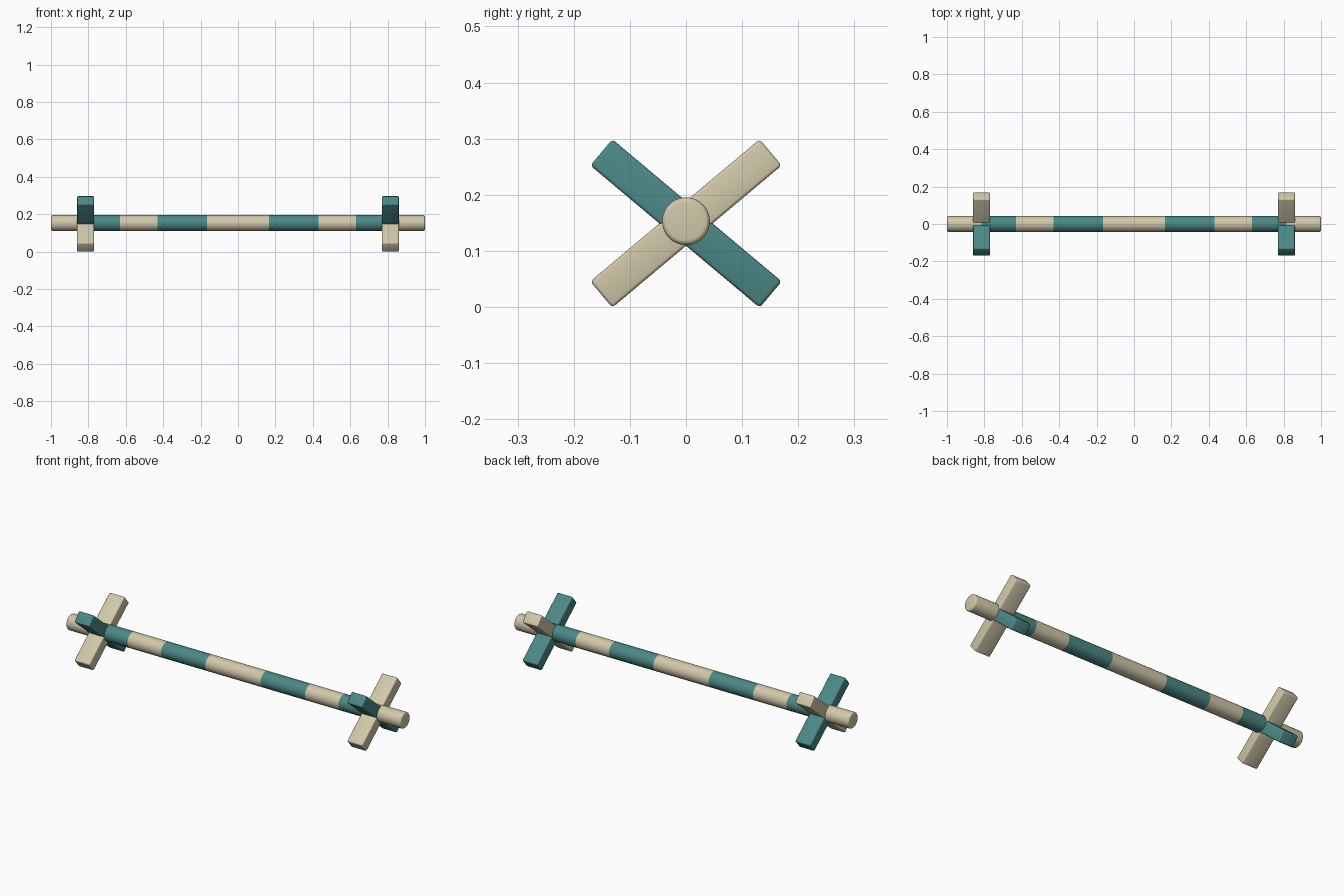
import bpy, bmesh, math
from mathutils import Matrix

if "Cube" in bpy.data.objects:
    bpy.data.objects.remove(bpy.data.objects["Cube"])

POLE_R, POLE_Z = 0.0425, 0.153
CROSS_X, CROSS_Z = 0.815, 0.149


def material(name, rgb):
    m = bpy.data.materials.new(name)
    m.diffuse_color = (*rgb, 1)
    m.use_nodes = True
    m.node_tree.nodes["Principled BSDF"].inputs["Base Color"].default_value = m.diffuse_color
    return m


cream = material("cream_paint", (0.64, 0.58, 0.40))
teal = material("teal_paint", (0.07, 0.25, 0.24))


def add_object(name, bm, mats):
    me = bpy.data.meshes.new(name)
    bmesh.ops.recalc_face_normals(bm, faces=bm.faces)
    bm.to_mesh(me)
    bm.free()
    for m in mats:
        me.materials.append(m)
    ob = bpy.data.objects.new(name, me)
    bpy.context.collection.objects.link(ob)
    bpy.ops.object.select_all(action='DESELECT')
    ob.select_set(True)
    bpy.context.view_layer.objects.active = ob
    bpy.ops.object.shade_smooth_by_angle(angle=math.radians(35))
    return ob


# Striped pole: rings along x with rounded ends, faces coloured by band
bands = [0.165, 0.43, 0.63, 0.815]
b = 0.009
half = [(x, POLE_R) for x in bands]
half += [(1 - b + b * math.sin(a), POLE_R - b + b * math.cos(a))
         for a in (i * math.pi / 8 for i in range(5))]
profile = [(-x, r) for x, r in reversed(half)] + half
N = 40
bm = bmesh.new()
rings = [[bm.verts.new((x, r * math.cos(2 * math.pi * i / N),
                        POLE_Z + r * math.sin(2 * math.pi * i / N)))
          for i in range(N)] for x, r in profile]
for (p, q), (r0, r1) in zip(zip(profile, profile[1:]), zip(rings, rings[1:])):
    mid = abs(p[0] + q[0]) / 2
    band = sum(mid > x for x in bands)
    for i in range(N):
        j = (i + 1) % N
        f = bm.faces.new((r0[i], r0[j], r1[j], r1[i]))
        f.material_index = band % 2
for ring in (rings[0], rings[-1]):
    bm.faces.new(ring)
add_object("striped_pole", bm, [cream, teal])


# Crossed end supports: softened beams tilted 40 degrees each way
def beam(name, x, angle, mat, width):
    bm = bmesh.new()
    bmesh.ops.create_cube(bm, size=1, matrix=Matrix.Diagonal((width, 0.394, 0.061, 1)))
    bmesh.ops.bevel(bm, geom=bm.edges[:], offset=0.006, segments=3,
                    profile=0.5, affect='EDGES')
    bm.transform(Matrix.Translation((x, 0, CROSS_Z)) @
                 Matrix.Rotation(math.radians(angle), 4, 'X'))
    add_object(name, bm, [mat])


for side, s in (("left", -1), ("right", 1)):
    beam(side + "_cream_beam", s * CROSS_X, 40, cream, 0.091)
    beam(side + "_teal_beam", s * CROSS_X, -40, teal, 0.090)
